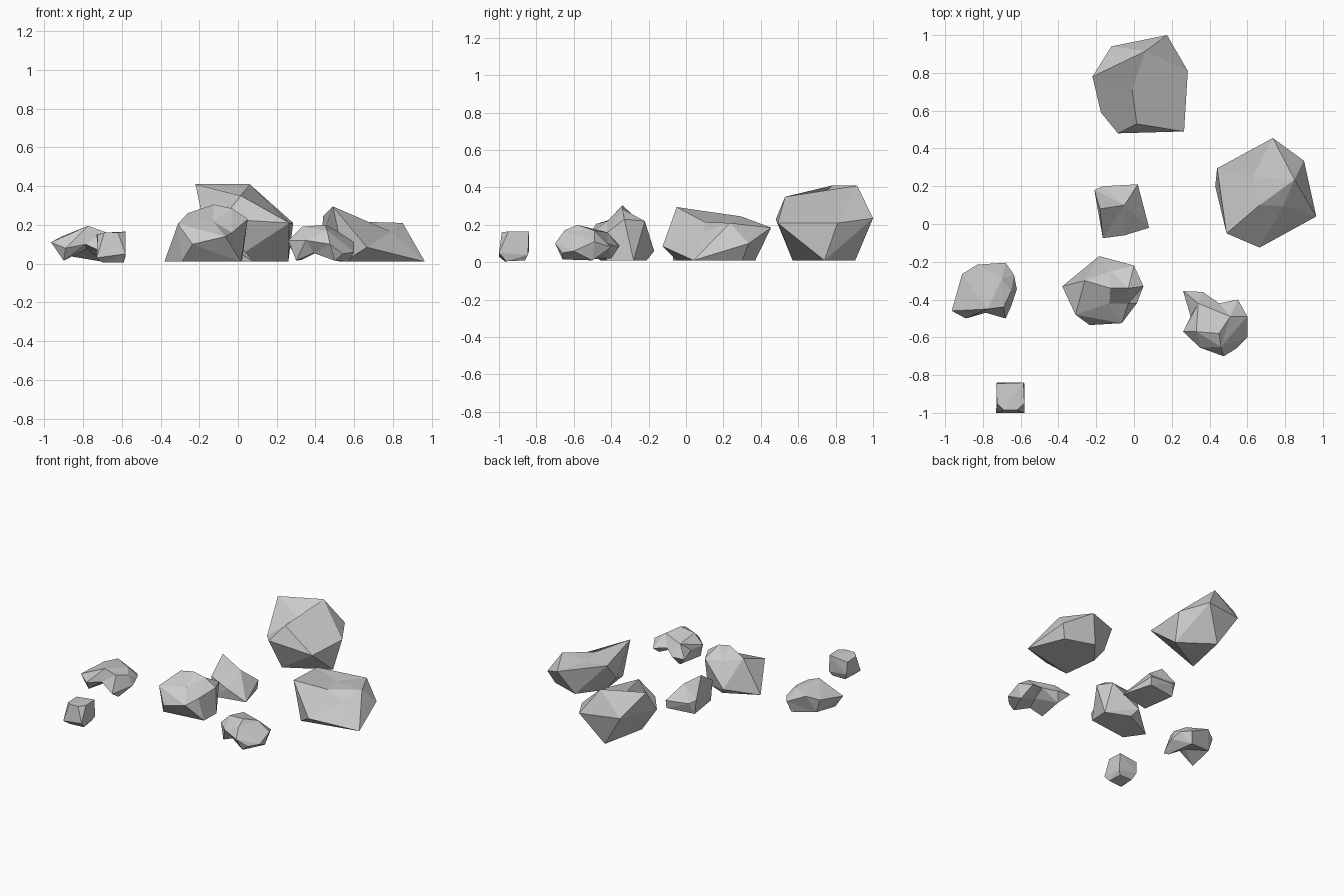
import bpy, bmesh
from mathutils import Vector


def rock(name, center, points, bulge=0.0):
    """Wrap a faceted skin around a few corner points seen from the centre.
    bulge 0 keeps every dent; larger values favour convex facets."""
    c = Vector(center)
    pts = [Vector(p) for p in points]
    half = [max(abs(p[i] - c[i]) for p in pts) for i in range(3)]
    bm = bmesh.new()
    real = {}
    for p in pts:
        d = Vector([(p[i] - c[i]) / half[i] for i in range(3)])
        v = bm.verts.new(d.normalized() * d.length ** bulge)
        real[v] = p
    bmesh.ops.convex_hull(bm, input=list(bm.verts))
    loose = [v for v in bm.verts if not v.link_faces]
    bmesh.ops.delete(bm, geom=loose, context='VERTS')
    bmesh.ops.recalc_face_normals(bm, faces=list(bm.faces))
    for v in bm.verts:
        v.co = real[v]
    # merge nearly flat neighbours into larger facets
    bmesh.ops.dissolve_limit(bm, angle_limit=0.06, verts=list(bm.verts), edges=list(bm.edges))
    mesh = bpy.data.meshes.new(name)
    bm.to_mesh(mesh)
    bm.free()
    ob = bpy.data.objects.new(name, mesh)
    bpy.context.collection.objects.link(ob)
    return ob


# large boulder at the back
rock("back_boulder", (0.05, 0.74, 0.2), [
    (-.22, .78, .41), (.06, .915, .41), (-.01, .715, .33), (.015, .53, .35),
    (.285, .81, .21), (.175, 1.0, .235), (.265, .49, .21), (-.085, .48, .23),
    (-.175, .59, .2), (-.12, .94, .25),
    (.26, .74, .01), (.03, .905, .01), (-.04, .57, .01)])

# large flat boulder on the right
rock("right_boulder", (0.68, 0.16, 0.1), [
    (.49, -.05, .295), (.44, .295, .245), (.63, .25, .21), (.85, .235, .21),
    (.665, .1, .215), (.79, .095, .165), (.735, .455, .185), (.9, .335, .1),
    (.965, .04, .01), (.665, -.125, .085), (.43, .2, .12),
    (.55, -.05, .01), (.52, .2, .01), (.65, .37, .01), (.86, .3, .01)], 0.1)

# medium boulder in the middle of the front
rock("front_boulder", (-0.15, -0.36, 0.13), [
    (-.125, -.34, .305), (-.03, -.34, .285), (-.125, -.25, .22), (.05, -.33, .23),
    (0, -.22, .22), (-.185, -.17, .06), (-.26, -.3, .26), (-.31, -.48, .205),
    (-.235, -.535, .1), (-.065, -.525, .14), (-.13, -.42, .22), (-.03, -.42, .16),
    (-.38, -.33, .01), (-.29, -.46, .01), (.015, -.42, .01),
    (.02, -.28, .01), (-.15, -.21, .01)], 0.1)

# small pointed stone in the centre
rock("centre_stone", (-0.08, 0.07, 0.08), [
    (-.18, .08, .26), (-.21, .18, .12), (-.165, .2, .09), (-.05, .1, .17),
    (-.165, -.075, .16), (-.05, -.06, .09), (.02, .21, .07),
    (.08, -.02, .01), (.02, .2, .01), (-.155, -.07, .01), (-.19, .17, .01)])

# arched stone on the left
rock("left_stone", (-0.785, -0.37, 0.125), [
    (-.91, -.265, .14), (-.83, -.215, .165), (-.68, -.205, .09), (-.635, -.27, .1),
    (-.7, -.29, .165), (-.65, -.355, .145), (-.62, -.345, .07), (-.69, -.44, .165),
    (-.775, -.45, .195), (-.785, -.47, .1), (-.89, -.5, .08), (-.965, -.46, .11),
    (-.65, -.435, .06), (-.68, -.5, .05),
    (-.9, -.46, .015), (-.67, -.44, .01), (-.7, -.23, .01), (-.88, -.27, .04),
    (-.785, -.4, .075)])

# notched stone at the front right
rock("notched_stone", (0.43, -0.54, 0.12), [
    (.26, -.355, .09), (.365, -.36, .08), (.45, -.42, .1), (.55, -.4, .08),
    (.6, -.49, .11), (.51, -.49, .17), (.6, -.6, .06), (.45, -.58, .2),
    (.54, -.66, .05), (.475, -.7, .1), (.35, -.655, .12), (.46, -.65, .17),
    (.26, -.57, .12), (.3, -.49, .1), (.33, -.57, .19), (.34, -.42, .16),
    (.3, -.6, .015), (.5, -.66, .015), (.57, -.5, .01), (.33, -.4, .02),
    (.39, -.62, .055), (.43, -.52, .07)])

# small chipped cube at the front left
rock("chipped_cube", (-0.655, -0.92, 0.085), [
    (-.73, -.845, .15), (-.585, -.84, .165), (-.58, -.95, .165), (-.62, -.985, .16),
    (-.69, -.985, .16), (-.725, -.95, .15),
    (-.73, -1.0, .03), (-.58, -1.0, .05), (-.58, -.845, .04), (-.725, -.84, .06),
    (-.7, -.97, .005), (-.59, -.96, .005), (-.6, -.86, .01), (-.7, -.86, .01)])
